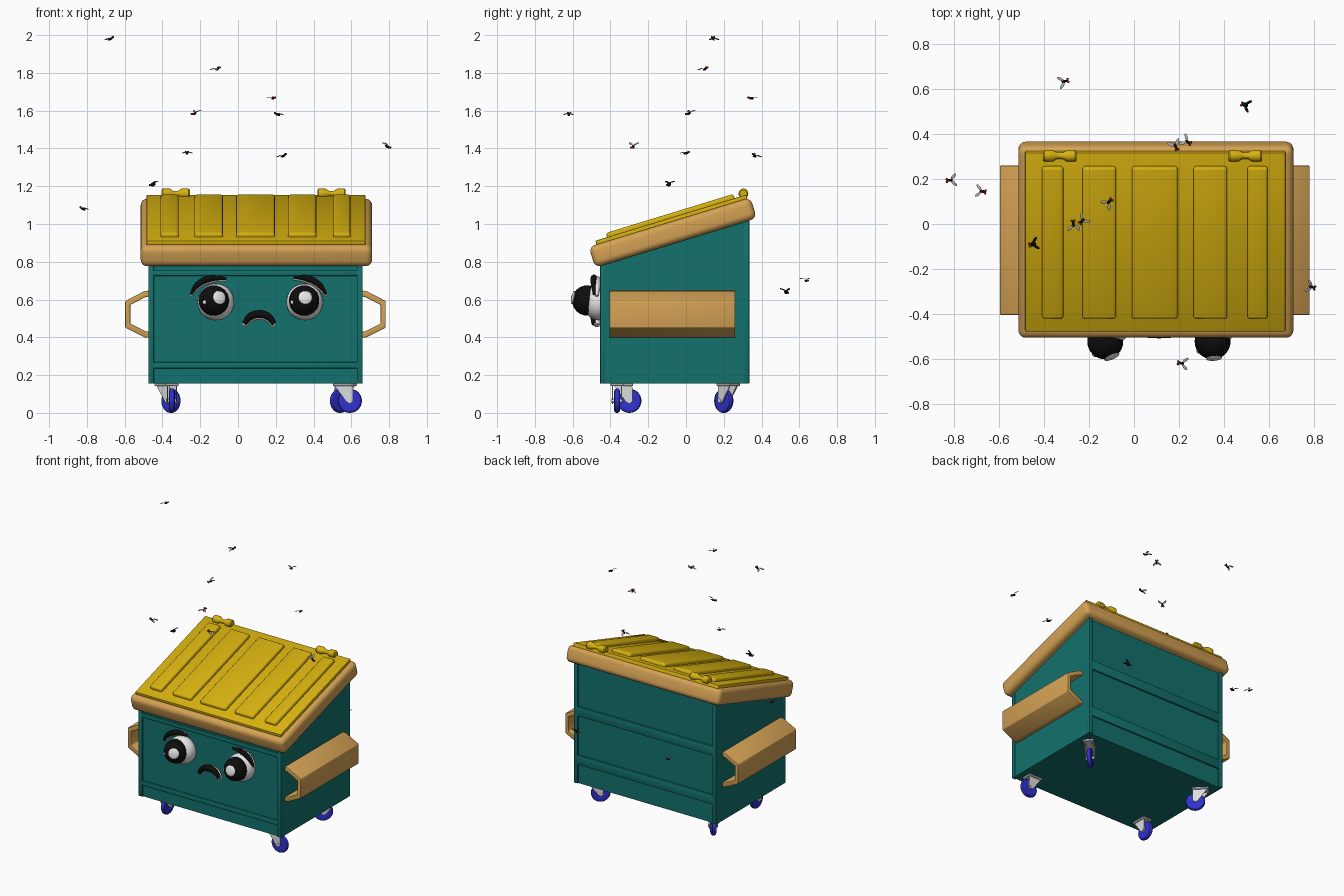
import bpy, bmesh, math, random
from mathutils import Matrix, Vector

if "Cube" in bpy.data.objects:
    bpy.data.objects.remove(bpy.data.objects["Cube"])
random.seed(4)


def material(name, r, g, b):
    m = bpy.data.materials.new(name)
    m.use_nodes = True
    m.diffuse_color = (r, g, b, 1)
    m.node_tree.nodes["Principled BSDF"].inputs["Base Color"].default_value = (r, g, b, 1)
    return m


TEAL = material("teal paint", 0.006, 0.165, 0.15)
YELLOW = material("yellow plastic", 0.68, 0.44, 0.005)
TAN = material("tan plastic", 0.66, 0.36, 0.09)
BLUE = material("blue rubber", 0.03, 0.03, 0.62)
GREY = material("light grey metal", 0.72, 0.72, 0.72)
WHITE = material("white", 0.85, 0.85, 0.85)
BLACK = material("black", 0.004, 0.004, 0.004)
RED = material("red", 0.5, 0.03, 0.01)
WING = material("wing grey", 0.45, 0.45, 0.45)


def finish(bm, name, mat, matrix=None, bevel=0, segs=2):
    if bevel:
        bmesh.ops.bevel(bm, geom=bm.edges[:], offset=bevel, segments=segs,
                        profile=0.5, affect='EDGES')
    if matrix:
        bm.transform(matrix)
    bmesh.ops.recalc_face_normals(bm, faces=bm.faces[:])
    mesh = bpy.data.meshes.new(name)
    bm.to_mesh(mesh)
    bm.free()
    mesh.materials.append(mat)
    ob = bpy.data.objects.new(name, mesh)
    bpy.context.collection.objects.link(ob)
    bpy.context.view_layer.objects.active = ob
    bpy.ops.object.select_all(action='DESELECT')
    ob.select_set(True)
    bpy.ops.object.shade_smooth_by_angle(angle=math.radians(35))
    return ob


def box(name, mat, xs, ys, zs, bevel=0, segs=2, matrix=None):
    """Box given by its extents along each axis."""
    bm = bmesh.new()
    bmesh.ops.create_cube(bm, size=1)
    for v in bm.verts:
        v.co = [(e[0] + e[1]) / 2 + c * (e[1] - e[0]) for e, c in zip((xs, ys, zs), v.co)]
    return finish(bm, name, mat, matrix, bevel, segs)


def prism(name, mat, points, depth, matrix=None, bevel=0):
    """Outline in local x and z, extruded along local y from depth[0] to depth[1]."""
    bm = bmesh.new()
    face = bm.faces.new([bm.verts.new((x, depth[0], z)) for x, z in points])
    out = bmesh.ops.extrude_face_region(bm, geom=[face])
    moved = [g for g in out["geom"] if isinstance(g, bmesh.types.BMVert)]
    bmesh.ops.translate(bm, vec=(0, depth[1] - depth[0], 0), verts=moved)
    return finish(bm, name, mat, matrix, bevel)


def ball(name, mat, centre, radii, matrix=None, rot=None, segs=32):
    bm = bmesh.new()
    bmesh.ops.create_uvsphere(bm, u_segments=segs, v_segments=segs // 2, radius=1)
    m = Matrix.Translation(centre) @ (rot or Matrix()) @ Matrix.Diagonal((*radii, 1))
    return finish(bm, name, mat, (matrix or Matrix()) @ m)


def spin(name, mat, profile, matrix, segs=24):
    """Lathe of (radius, height) points about local z."""
    bm = bmesh.new()
    rings = [[bm.verts.new((r * math.cos(t), r * math.sin(t), h))
              for t in (math.tau * i / segs for i in range(segs))] for r, h in profile]
    for a, b in zip(rings, rings[1:]):
        for i in range(segs):
            j = (i + 1) % segs
            bm.faces.new((a[i], a[j], b[j], b[i]))
    bm.faces.new(rings[0])
    bm.faces.new(rings[-1])
    return finish(bm, name, mat, matrix)


def tube(name, mat, points, y, radius, dz=0):
    """Tapered curved stroke facing the front; points are (x, z, thickness)."""
    data = bpy.data.curves.new(name, 'CURVE')
    data.dimensions = '3D'
    data.bevel_depth = radius
    data.bevel_resolution = 3
    data.use_fill_caps = True
    s = data.splines.new('BEZIER')
    s.bezier_points.add(len(points) - 1)
    for p, (x, z, r) in zip(s.bezier_points, points):
        p.co, p.radius = (x, y, z + dz), r
        p.handle_left_type = p.handle_right_type = 'AUTO'
    ob = bpy.data.objects.new(name, data)
    bpy.context.collection.objects.link(ob)
    bpy.ops.object.select_all(action='DESELECT')
    bpy.context.view_layer.objects.active = ob
    ob.select_set(True)
    data.materials.append(mat)
    bpy.ops.object.convert(target='MESH')
    bpy.ops.object.shade_smooth()


# Bin body with a sloped top
LEFT, RIGHT, FRONT, BACK = -0.475, 0.66, -0.455, 0.335
IN = 0.012
side_to_front = Matrix.Rotation(math.pi / 2, 4, 'Z')
prism("bin_body", TEAL, [(FRONT + IN, 0.155), (BACK - IN, 0.155), (BACK - IN, 1.05), (FRONT + IN, 0.81)],
      (-RIGHT + 0.002, -LEFT - 0.002), side_to_front)
for end, x in (("right", LEFT), ("left", RIGHT - 0.03)):
    box(f"front_{end}_post", TEAL, (x, x + 0.03), (FRONT, FRONT + 0.03), (0.155, 0.81), 0.004)
    box(f"back_{end}_post", TEAL, (x, x + 0.03), (BACK - 0.03, BACK), (0.155, 1.04), 0.004)

# Pressed ridges across the front and back
for name, y, z0, z1 in (("front_lower_ridge", FRONT, 0.235, 0.27), ("front_upper_ridge", FRONT, 0.725, 0.755),
                        ("back_lower_ridge", BACK - 0.02, 0.29, 0.36), ("back_upper_ridge", BACK - 0.02, 0.64, 0.71)):
    box(name, TEAL, (LEFT + 0.02, RIGHT - 0.02), (y, y + 0.02), (z0, z1), 0.007)

# Sloped rim, lid, raised panels and hinges share one tilted frame
slope = Matrix.Translation((0.0975, -0.07, 0.955)) @ Matrix.Rotation(math.radians(17), 4, 'X')
box("rim", TAN, (-0.6125, 0.6125), (-0.4475, 0.4475), (-0.0575, 0.0575), 0.033, 5, slope)
box("lid", YELLOW, (-0.582, 0.577), (-0.405, 0.43), (0.045, 0.078), 0.006, 2, slope)
for i, (a, b) in enumerate(((-0.41, -0.315), (-0.23, -0.08), (-0.01, 0.195), (0.265, 0.415), (0.505, 0.595))):
    box(f"lid_panel_{i + 1}", YELLOW, (a - 0.0975, b - 0.0975), (-0.34, 0.366), (0.06, 0.101), 0.012, 3, slope)
for name, x in (("right_hinge", -0.33), ("left_hinge", 0.495)):
    m = slope @ Matrix.Translation((x - 0.0975, 0.418, 0.088)) @ Matrix.Rotation(math.pi / 2, 4, 'Y')
    half = [(0.02, 0.075), (0.026, 0.068), (0.026, 0.032), (0.014, 0.012)]
    spin(name, YELLOW, [(r, -h) for r, h in half] + half[::-1], m, 16)

# Open side pockets
channel = [(-0.01, 0.648), (0.02, 0.645), (0.122, 0.592), (0.122, 0.452), (0.02, 0.4), (-0.01, 0.397),
           (-0.01, 0.428), (0.015, 0.432), (0.095, 0.472), (0.095, 0.572), (0.015, 0.613), (-0.01, 0.617)]
prism("left_pocket", TAN, [(RIGHT + x, z) for x, z in channel], (-0.405, 0.26), bevel=0.004)
prism("right_pocket", TAN, [(LEFT - x, z) for x, z in channel], (-0.405, 0.26), bevel=0.004)

# Swivel casters, each turned its own way
for name, x, y, turn in (("front_left", 0.592, -0.365, 0), ("front_right", -0.35, -0.3, 90),
                         ("back_left", 0.54, 0.2, -140), ("back_right", -0.355, 0.2, -45)):
    m = Matrix.Translation((x, y, 0)) @ Matrix.Rotation(math.radians(turn), 4, 'Z')
    wheel = m @ Matrix.Translation((0, 0, 0.064)) @ Matrix.Rotation(math.pi / 2, 4, 'X')
    spin(name + "_wheel", BLUE, [(0.03, -0.012), (0.05, -0.016), (0.06, -0.012), (0.064, -0.005), (0.064, 0.005),
                                 (0.06, 0.012), (0.05, 0.016), (0.03, 0.012)], wheel, 32)
    spin(name + "_axle", GREY, [(0.011, -0.03), (0.011, 0.03)], wheel, 12)
    for s, side in ((-1, "a"), (1, "b")):
        prism(f"{name}_fork_{side}", GREY, [(-0.085, 0.15), (0.015, 0.15), (0.018, 0.06), (0, 0.048), (-0.018, 0.058)],
              (s * 0.024 - 0.003, s * 0.024 + 0.003), m)
    box(name + "_plate", GREY, (-0.09, 0.02), (-0.035, 0.035), (0.142, 0.157), 0.003, 1, m)

# Bulging eyes with dark pupils and glints
for name, cx, px, gx, dot in (("right", -0.117, -0.128, -0.097, -0.178), ("left", 0.353, 0.35, 0.357, 0.285)):
    ball(name + "_eye", WHITE, (cx, -0.465, 0.587), (0.097, 0.078, 0.097))
    pupil = Vector((px, -0.523, 0.595))
    ball(name + "_pupil", BLACK, pupil, (0.08, 0.08, 0.08))
    for part, x, z, r in (("glint", gx, 0.612, 0.036), ("small_glint", dot, 0.585, 0.012)):
        d = Vector((x - px, 0, z - pupil.z))
        d.y = -math.sqrt(0.08 ** 2 - d.length_squared)
        rot = d.to_track_quat('Z', 'Y').to_matrix().to_4x4()
        ball(f"{name}_{part}", WHITE, pupil + d * 0.96, (r, r, 0.009), rot=rot, segs=20)

# Brows and frowning mouth: dark strokes over pale backing
strokes = {"right_brow": [(-0.25, 0.625, 0.4), (-0.215, 0.675, 1), (-0.15, 0.708, 1.1), (-0.06, 0.708, 0.4)],
           "left_brow": [(0.295, 0.715, 0.4), (0.365, 0.71, 1.1), (0.43, 0.675, 1), (0.467, 0.625, 0.4)],
           "mouth": [(0.032, 0.468, 0.8), (0.065, 0.507, 1.2), (0.112, 0.52, 1.3), (0.16, 0.507, 1.2), (0.192, 0.468, 0.8)]}
for name, pts in strokes.items():
    tube(name + "_backing", WHITE, pts, -0.472, 0.019, -0.005)
    tube(name, BLACK, pts, -0.487, 0.017, 0.003)

# Swarm of flies
swarm = [(-0.675, 0.145, 1.98), (-0.11, 0.1, 1.82), (0.185, 0.345, 1.665), (-0.23, 0.015, 1.585),
         (0.21, -0.62, 1.58), (-0.27, 0, 1.375), (0.24, 0.365, 1.36), (0.79, -0.28, 1.41),
         (-0.45, -0.09, 1.21), (-0.82, 0.195, 1.08), (-0.31, 0.635, 0.7), (0.495, 0.53, 0.64)]
for i, place in enumerate(swarm):
    dark = i in (8, 11)
    m = Matrix.Translation(place) @ Matrix.Rotation(random.uniform(0, 6), 4, 'Z') @ \
        Matrix.Rotation(random.uniform(-0.6, 0.6), 4, 'X')
    r = 0.011 if dark else 0.007
    ball(f"fly_{i + 1}_body", BLACK, (0, 0, 0), (r, 0.015, r), m, segs=10)
    for s, side in ((-1, "right"), (1, "left")):
        ball(f"fly_{i + 1}_{side}_eye", RED, (s * 0.006, -0.016, 0.003), (0.006, 0.006, 0.006), m, segs=8)
        ball(f"fly_{i + 1}_{side}_wing", BLACK if dark else WING, (s * 0.016, 0.016, 0.008), (0.007, 0.018, 0.002),
             m, Matrix.Rotation(-s * 0.7, 4, 'Z'), segs=10)
